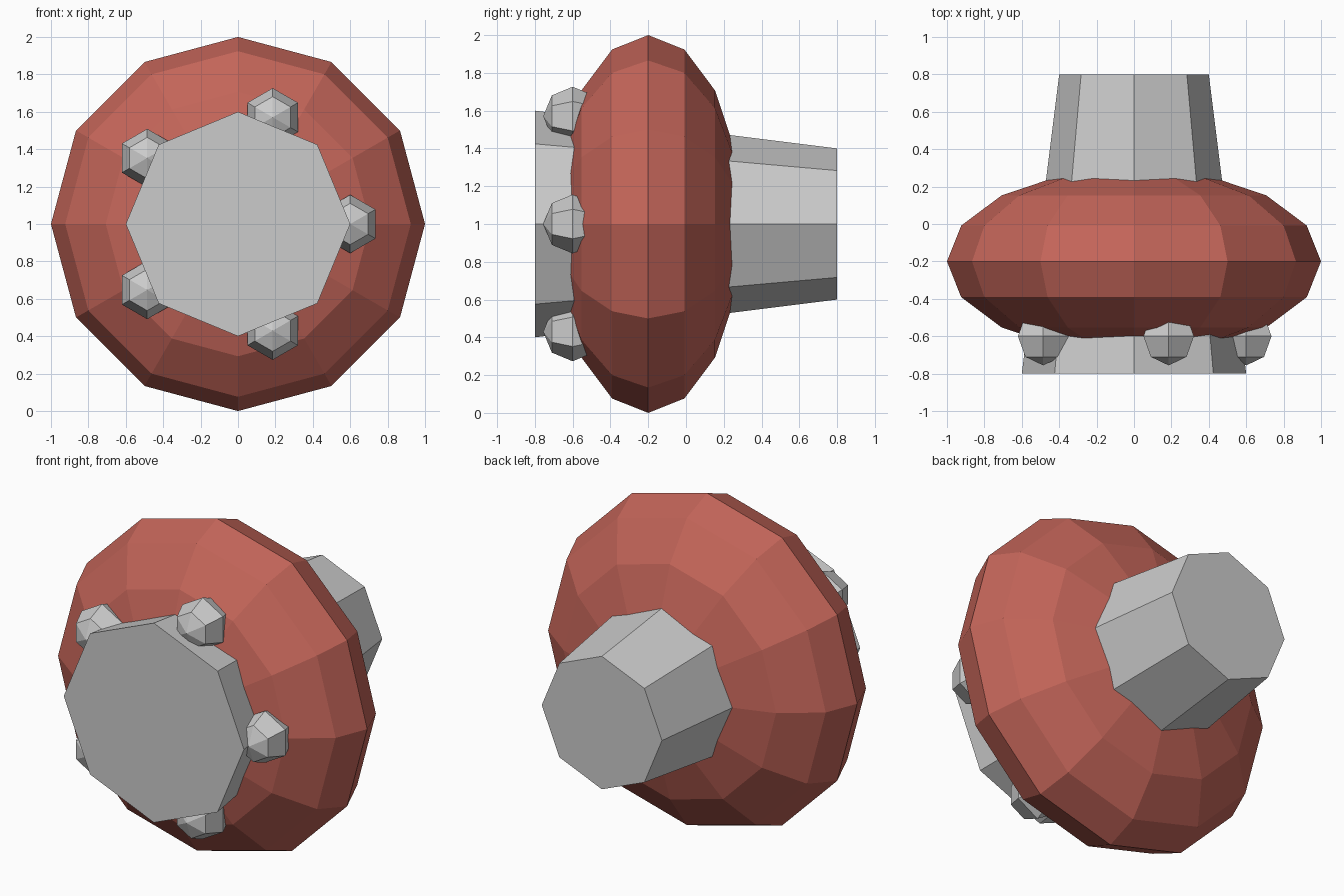
import bpy
from math import radians, cos, sin, pi

if "Cube" in bpy.data.objects:
    bpy.data.objects.remove(bpy.data.objects["Cube"])

FACING = (radians(90), 0, 0)  # local z axis points to the front (-y)


def ball(name, location, radius, segments, rings, depth=1.0):
    bpy.ops.mesh.primitive_uv_sphere_add(segments=segments, ring_count=rings, radius=radius,
                                         location=location, rotation=FACING)
    obj = bpy.context.object
    obj.name = name
    obj.scale.z = depth
    return obj


# Flattened red body
red = bpy.data.materials.new("red")
red.diffuse_color = (0.55, 0.13, 0.10, 1)
red.use_nodes = True
red.node_tree.nodes["Principled BSDF"].inputs["Base Color"].default_value = red.diffuse_color
body = ball("body", (0, -0.2, 1), 1.0, 12, 8, depth=0.5)
body.data.materials.append(red)

# Tapered eight-sided hub running through the body, wide end at the front
bpy.ops.mesh.primitive_cone_add(vertices=8, radius1=0.4, radius2=0.6, depth=1.6,
                                location=(0, 0, 1), rotation=FACING)
bpy.context.object.name = "hub"

# Five studs around the front of the hub
for i in range(5):
    a = 2 * pi * i / 5
    ball(f"stud_{i + 1}", (0.6 * cos(a), -0.6, 1 + 0.6 * sin(a)), 0.156, 6, 4)
